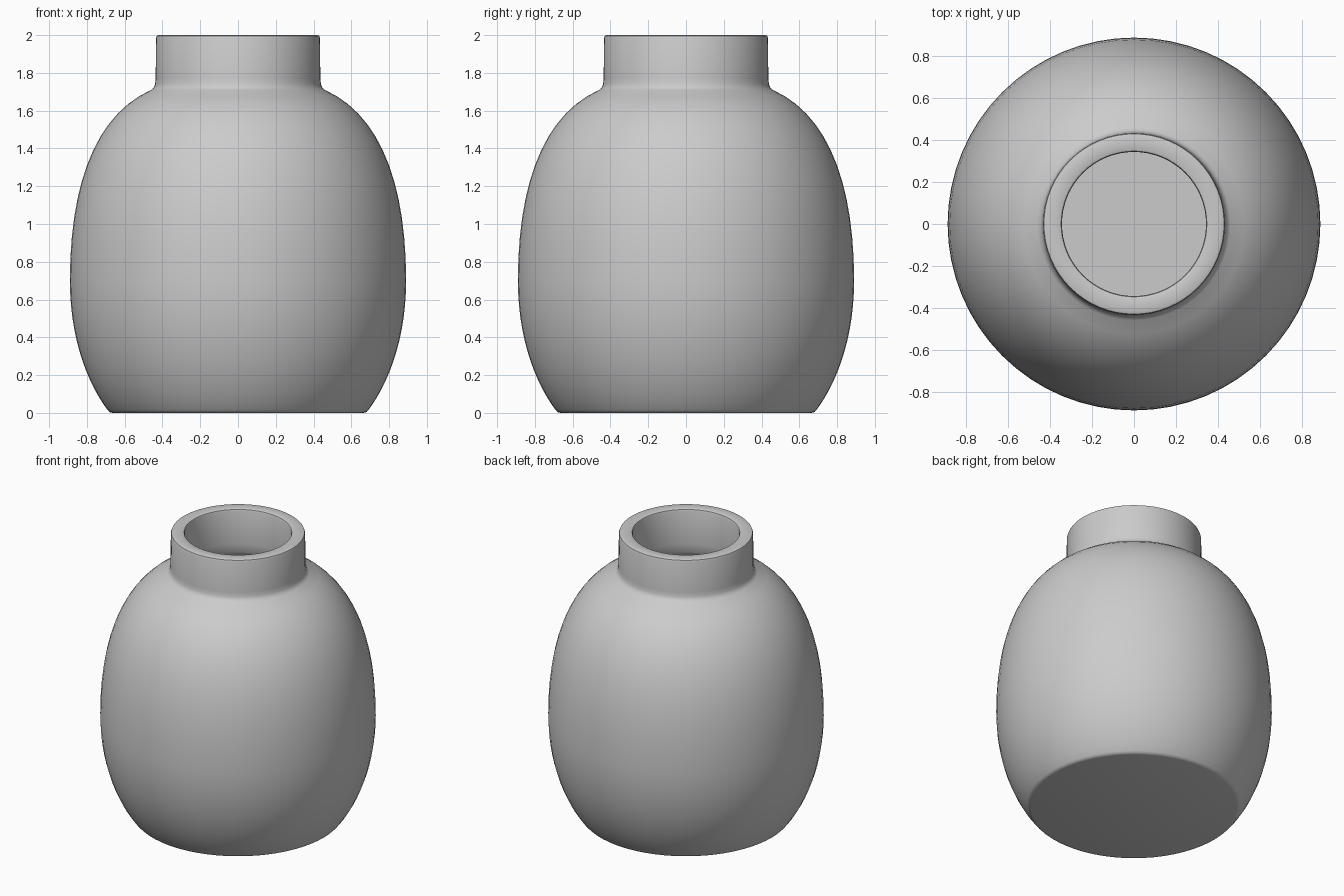
import bpy, bmesh, math
from mathutils import Vector
from mathutils.geometry import interpolate_bezier

if "Cube" in bpy.data.objects:
    bpy.data.objects.remove(bpy.data.objects["Cube"])

SIDES = 64


def curve(a, ha, hb, b, n=14):
    """Points (radius, height) along one bezier span."""
    pts = interpolate_bezier(*[Vector((p[0], p[1], 0)) for p in (a, ha, hb, b)], n)
    return [(p.x, p.y) for p in pts]


def lathe(name, profile):
    """Spin a closed profile, from axis to axis, around z."""
    bm = bmesh.new()
    verts = [bm.verts.new((r, 0, z)) for r, z in profile]
    edges = [bm.edges.new(pair) for pair in zip(verts, verts[1:])]
    bmesh.ops.spin(bm, geom=verts + edges, axis=(0, 0, 1), cent=(0, 0, 0),
                   angle=math.tau, steps=SIDES, use_duplicate=False)
    bmesh.ops.remove_doubles(bm, verts=bm.verts[:], dist=0.0005)
    bmesh.ops.recalc_face_normals(bm, faces=bm.faces[:])
    mesh = bpy.data.meshes.new(name)
    bm.to_mesh(mesh)
    bm.free()
    obj = bpy.data.objects.new(name, mesh)
    bpy.context.collection.objects.link(obj)
    bpy.context.view_layer.objects.active = obj
    obj.select_set(True)
    bpy.ops.object.shade_smooth_by_angle(angle=math.radians(35))
    return obj


# Outside: flat base, bulging belly, shoulder, upright neck
profile = [(0, 0), (0.665, 0), (0.68, 0.004)]
profile += curve((0.69, 0.015), (0.80, 0.16), (0.89, 0.40), (0.89, 0.70))
profile += curve((0.89, 0.70), (0.89, 1.22), (0.75, 1.58), (0.46, 1.71))[1:]
profile += [(0.446, 1.722), (0.439, 1.74), (0.436, 1.77), (0.434, 1.985)]

# Softened rim
profile += [(0.43, 1.996), (0.42, 2.0), (0.357, 2.0), (0.348, 1.996), (0.344, 1.985)]

# Inside: neck wall, hollow belly and flat floor, following the outside
profile += [(0.346, 1.75), (0.352, 1.69), (0.372, 1.655)]
profile += curve((0.41, 1.63), (0.67, 1.51), (0.80, 1.18), (0.80, 0.70))
profile += curve((0.80, 0.70), (0.80, 0.42), (0.73, 0.22), (0.635, 0.09))[1:]
profile += [(0, 0.09)]

lathe("vase", profile)
